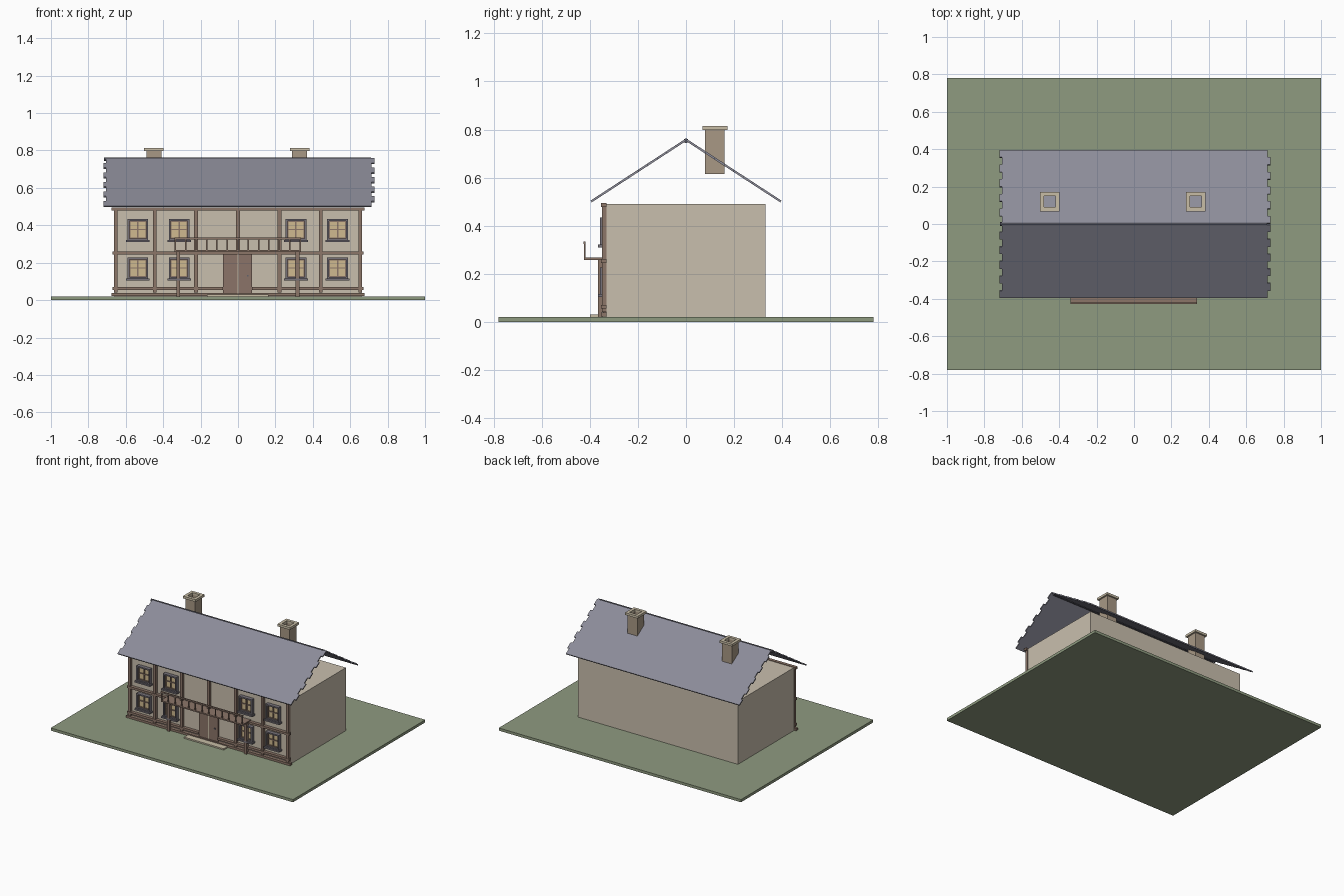
import bpy, bmesh
from math import cos, sin, pi
from mathutils import Vector

cube = bpy.data.objects.get("Cube")
if cube:
    bpy.data.objects.remove(cube)


def material(name, hex_code):
    def lin(c):
        return c / 12.92 if c <= 0.04045 else ((c + 0.055) / 1.055) ** 2.4
    rgb = [lin(v / 255) for v in bytes.fromhex(hex_code)]
    m = bpy.data.materials.new(name)
    m.use_nodes = True
    m.diffuse_color = (*rgb, 1)
    m.node_tree.nodes["Principled BSDF"].inputs["Base Color"].default_value = (*rgb, 1)
    return m


GRASS = material("grass green", "8F9B80")
PLASTER = material("cream plaster", "C9BFAE")
TIMBER = material("brown timber", "8C7669")
DOOR = material("door brown", "8B7468")
SLATE = material("roof slate", "8C8C99")
RIDGE = material("dark ridge", "62626C")
BRICK = material("chimney stone", "A89885")
STONE = material("pale stone", "C8BDA6")
GLASS = material("warm glass", "D0BA90")
FRAME = material("window frame grey", "77727A")


def finish(name, bm, mat):
    bmesh.ops.recalc_face_normals(bm, faces=bm.faces)
    mesh = bpy.data.meshes.new(name)
    bm.to_mesh(mesh)
    bm.free()
    mesh.materials.append(mat)
    obj = bpy.data.objects.new(name, mesh)
    bpy.context.collection.objects.link(obj)
    return obj


def boxes(name, mat, *spans):
    """One object made of boxes, each given as (x0, x1, y0, y1, z0, z1)."""
    bm = bmesh.new()
    for x0, x1, y0, y1, z0, z1 in spans:
        made = bmesh.ops.create_cube(bm, size=1)["verts"]
        bmesh.ops.scale(bm, vec=(x1 - x0, y1 - y0, z1 - z0), verts=made)
        bmesh.ops.translate(bm, vec=((x0 + x1) / 2, (y0 + y1) / 2, (z0 + z1) / 2), verts=made)
    return finish(name, bm, mat)


def frame(cx, cz, half_w, half_h, t, y0, y1):
    """Four bars around an upright opening."""
    return [(cx - half_w, cx + half_w, y0, y1, cz + half_h - t, cz + half_h),
            (cx - half_w, cx + half_w, y0, y1, cz - half_h, cz - half_h + t),
            (cx - half_w, cx - half_w + t, y0, y1, cz - half_h + t, cz + half_h - t),
            (cx + half_w - t, cx + half_w, y0, y1, cz - half_h + t, cz + half_h - t)]


def tube(cx, cy, r, hole, z0, z1):
    """Four walls around a square shaft."""
    return [(cx - r, cx + r, cy - r, cy - hole, z0, z1),
            (cx - r, cx + r, cy + hole, cy + r, z0, z1),
            (cx - r, cx - hole, cy - hole, cy + hole, z0, z1),
            (cx + hole, cx + r, cy - hole, cy + hole, z0, z1)]


# Ground and walls
boxes("lawn", GRASS, (-1, 1, -0.78, 0.78, 0, 0.02))
boxes("house_walls", PLASTER, (-0.66, 0.66, -0.33, 0.33, 0.02, 0.49))

# Timber framing on the front
WALL = -0.33
boxes("upright_beams", TIMBER, *[(x - 0.01, x + 0.01, -0.35, WALL, 0.04, 0.48)
                                 for x in (-0.653, -0.445, -0.225, 0.222, 0.443, 0.653)],
      (-0.01, 0.01, -0.35, WALL, 0.26, 0.48))
boxes("cross_beams", TIMBER,
      (-0.675, 0.675, -0.354, WALL, 0.478, 0.494),
      (-0.67, 0.67, -0.354, WALL, 0.245, 0.261),
      (-0.67, -0.08, -0.354, WALL, 0.055, 0.071),
      (0.076, 0.67, -0.354, WALL, 0.055, 0.071),
      (-0.677, 0.677, -0.354, WALL, 0.022, 0.038))

# Roof slopes with staggered rows of slates at both ends
ROWS = 10
for side, y_eave in (("front", -0.392), ("back", 0.392)):
    top, eave = Vector((0, 0, 0.752)), Vector((0, y_eave, 0.497))
    left, right = [], []
    for i in range(ROWS):
        shift = -0.012 if i % 2 else 0
        for t in (i / ROWS, (i + 1) / ROWS):
            p = top.lerp(eave, t)
            left.append(p + Vector((-0.706 + shift, 0, 0)))
            right.append(p + Vector((0.73 + shift * 1.3, 0, 0)))
    bm = bmesh.new()
    face = bm.faces.new([bm.verts.new(p) for p in left + right[::-1]])
    bm.normal_update()
    up = face.normal * (1 if face.normal.z > 0 else -1)
    grown = bmesh.ops.extrude_face_region(bm, geom=[face])["geom"]
    bmesh.ops.translate(bm, vec=up * 0.009,
                        verts=[v for v in grown if isinstance(v, bmesh.types.BMVert)])
    # keep the starting face as the underside
    if not any(f.is_valid and len(f.verts) > 4 and f.calc_center_median().z < (top.z + eave.z) / 2 + 0.002
               for f in bm.faces):
        bm.faces.new([v for v in bm.verts][:len(left) * 2])
    finish(side + "_roof", bm, SLATE)

# Ridge roll
bm = bmesh.new()
rings = [[bm.verts.new((x, 0.01 * cos(a * pi / 4), 0.753 + 0.01 * sin(a * pi / 4)))
          for a in range(8)] for x in (-0.716, 0.712)]
for a in range(8):
    b = (a + 1) % 8
    bm.faces.new((rings[0][a], rings[0][b], rings[1][b], rings[1][a]))
for ring in rings:
    bm.faces.new(ring)
finish("roof_ridge", bm, RIDGE)

# Hollow chimneys
for side, x in (("right", -0.45), ("left", 0.33)):
    boxes(side + "_chimney", BRICK, *tube(x, 0.12, 0.04, 0.03, 0.615, 0.797))
    boxes(side + "_chimney_cap", STONE, *tube(x, 0.12, 0.052, 0.03, 0.797, 0.814))

# Windows in two rows
for level, z in (("lower", 0.17), ("upper", 0.376)):
    for i, x in enumerate((-0.535, -0.315, 0.31, 0.532)):
        name = f"{level}_window_{i + 1}"
        boxes(name + "_glass", GLASS, (x - 0.045, x + 0.045, -0.338, WALL, z - 0.047, z + 0.047))
        boxes(name + "_frame", FRAME, *frame(x, z, 0.055, 0.057, 0.01, -0.358, WALL))
        boxes(name + "_bars", TIMBER, *frame(x, z, 0.046, 0.048, 0.006, -0.346, WALL),
              (x - 0.004, x + 0.004, -0.346, WALL, z - 0.044, z + 0.044),
              (x - 0.044, x + 0.044, -0.345, WALL, z - 0.002, z + 0.005))
        boxes(name + "_sill", FRAME, (x - 0.063, x + 0.063, -0.367, WALL, z - 0.066, z - 0.055))

# Double door with centre strip, knob and step
boxes("door_leaves", DOOR, (-0.08, -0.004, -0.345, WALL, 0.022, 0.246),
      (0.004, 0.076, -0.345, WALL, 0.022, 0.246))
boxes("door_strip", STONE, (-0.004, 0.004, -0.346, WALL, 0.022, 0.246))
boxes("door_knob", RIDGE, (0.047, 0.055, -0.352, -0.345, 0.126, 0.134))
boxes("door_step", STONE, (-0.165, 0.162, -0.4, WALL, 0.02, 0.03))

# Balcony with posts and railing
boxes("balcony_deck", TIMBER, (-0.34, 0.337, -0.425, WALL, 0.257, 0.267))
boxes("balcony_posts", TIMBER, *[(x - 0.01, x + 0.01, -0.367, -0.347, 0.02, 0.257)
                                 for x in (-0.32, 0.318)])
boxes("balcony_top_rail", TIMBER, (-0.34, 0.337, -0.427, -0.418, 0.324, 0.334))
boxes("balcony_balusters", TIMBER, *[(x - 0.004, x + 0.004, -0.425, -0.419, 0.267, 0.324)
                                     for x in [-0.335 + 0.667 * i / 12 for i in range(13)]])
